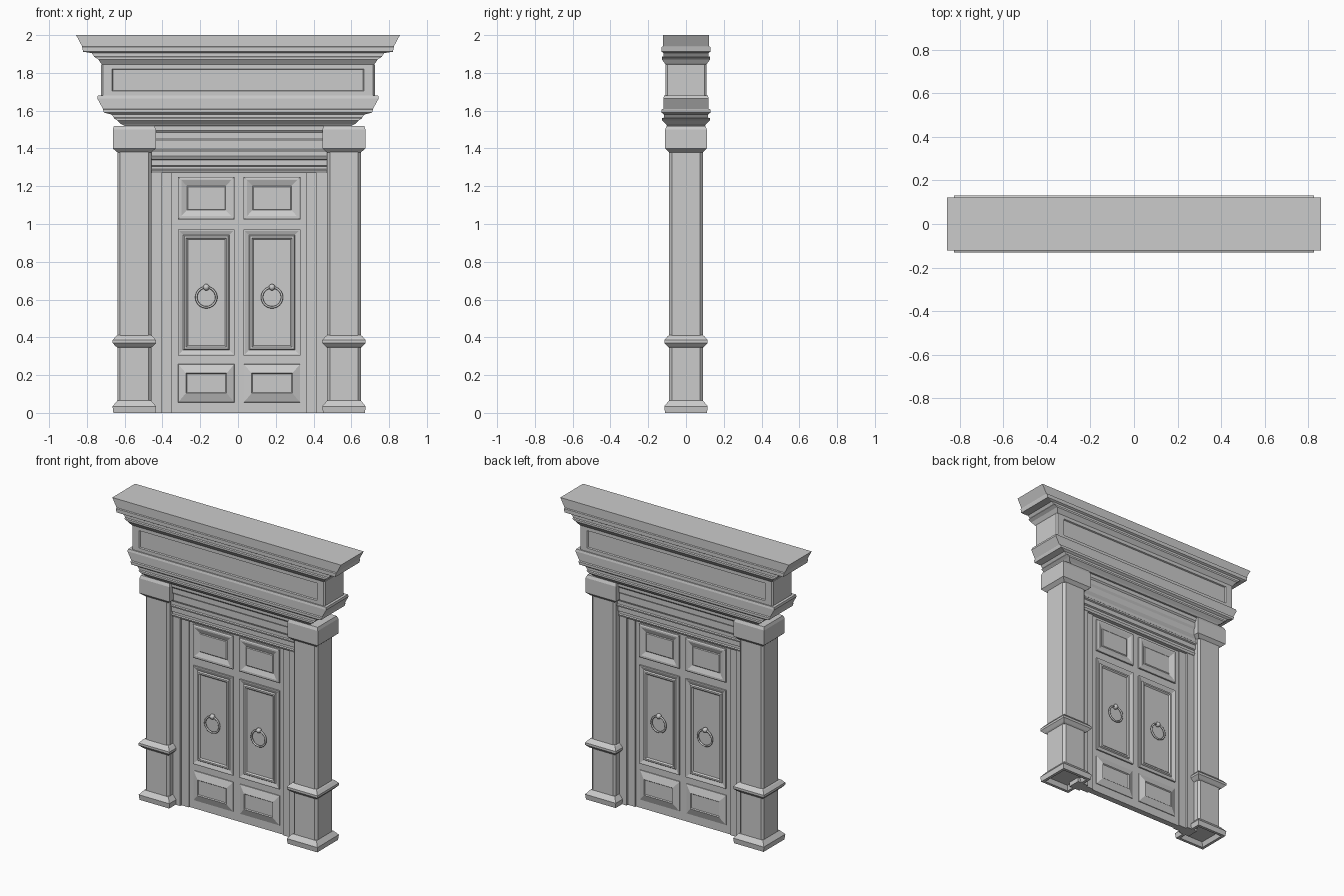
import bpy, bmesh, math

if "Cube" in bpy.data.objects:
    bpy.data.objects.remove(bpy.data.objects["Cube"])

OX = 0.006  # the doorway sits slightly right of the cornice centre


def finish(name, bm, mirror=(False, False), ox=0.0):
    bmesh.ops.recalc_face_normals(bm, faces=bm.faces)
    me = bpy.data.meshes.new(name)
    bm.to_mesh(me)
    bm.free()
    ob = bpy.data.objects.new(name, me)
    bpy.context.collection.objects.link(ob)
    ob.location.x = ox
    if any(mirror):
        m = ob.modifiers.new("mirror", 'MIRROR')
        m.use_axis = (mirror[0], mirror[1], False)
        m.use_mirror_merge = False
    return ob


def loft(name, axis, rings, c=(0, 0), mirror=(False, False), ox=0.0, caps=(True, True)):
    """Skin rectangles (position, half width, half other) stacked along y or z."""
    bm = bmesh.new()
    loops = []
    for p, a, b in rings:
        loop = []
        for s, t in ((-1, -1), (1, -1), (1, 1), (-1, 1)):
            u, v = c[0] + s * a, c[1] + t * b
            loop.append(bm.verts.new((u, v, p) if axis == 'z' else (u, p, v)))
        loops.append(loop)
    for l0, l1 in zip(loops, loops[1:]):
        for i in range(4):
            j = (i + 1) % 4
            bm.faces.new((l0[i], l0[j], l1[j], l1[i]))
    if caps[0]:
        bm.faces.new(loops[0][::-1])
    if caps[1]:
        bm.faces.new(loops[-1])
    return finish(name, bm, mirror, ox)


# Upper and lower cornices
loft("upper_cornice", 'z', [
    (1.84, .715, .105), (1.85, .725, .112), (1.872, .74, .128), (1.885, .762, .128),
    (1.888, .762, .118), (1.905, .775, .118), (1.912, .82, .13), (1.937, .825, .13),
    (1.94, .825, .122), (2.0, .857, .122)])
loft("lower_cornice", 'z', [
    (1.52, .60, .10), (1.53, .62, .108), (1.548, .64, .127), (1.56, .657, .127),
    (1.563, .657, .117), (1.58, .67, .117), (1.59, .71, .13), (1.607, .715, .13),
    (1.61, .715, .12), (1.665, .745, .12), (1.68, .742, .116)])

# Frieze with sunken panel on both faces
half = [(.100, .662, .055), (.108, .668, .059), (.108, .715, .083), (.098, .724, .083)]
loft("frieze", 'y', [(-y, a, b) for y, a, b in half] + half[::-1], c=(0, 1.762))

# Columns: shaft, base, belt and capital
CX = (.555, 0)
shaft = loft("column_shaft", 'z', [(.03, .09, .09), (1.50, .09, .09)],
             CX, (True, False), OX)
bev = shaft.modifiers.new("edges", 'BEVEL')
bev.width = .015
bev.segments = 1
loft("column_base", 'z', [(.03, .08, .08), (0, .092, .092), (0, .111, .111),
     (.035, .115, .115), (.065, .09, .09)], CX, (True, False), OX)
loft("column_belt", 'z', [(.345, .088, .088), (.352, .098, .098), (.37, .115, .115),
     (.385, .115, .115), (.405, .098, .098), (.412, .088, .088)], CX, (True, False), OX)
loft("column_capital", 'z', [(1.378, .088, .088), (1.40, .114, .11), (1.50, .114, .11),
     (1.52, .107, .102)], CX, (True, False), OX)

# Door leaf and stepped jambs
loft("door_slab", 'z', [(0, .37, .02), (1.29, .37, .02)], ox=OX)
loft("inner_jamb", 'z', [(0, .035, .028), (1.29, .035, .028)], (.39, 0), (True, False), OX)
loft("outer_jamb", 'z', [(0, .04, .042), (1.29, .04, .042)], (.45, 0), (True, False), OX)

# Stepped lintel above the door
W = .48
loft("lintel", 'z', [(z, W, y) for z, y in (
    (1.27, .045), (1.285, .052), (1.29, .045), (1.305, .045), (1.31, .055), (1.34, .055),
    (1.345, .064), (1.355, .066), (1.36, .060), (1.38, .060), (1.40, .072), (1.44, .072),
    (1.455, .080), (1.485, .080), (1.495, .088), (1.525, .088))], ox=OX)

# Door panels, mirrored to the other leaf and the back
PX = .174
BOTH = (True, True)
loft("top_panel", 'y', [(-.015, .15, .113), (-.03, .15, .113), (-.034, .142, .105),
     (-.034, .132, .095), (-.022, .103, .064), (-.026, .098, .059)],
     (PX, 1.137), BOTH, OX, (False, True))
loft("middle_panel", 'y', [(-.015, .15, .333), (-.03, .15, .333), (-.03, .143, .326),
     (-.022, .122, .305), (-.03, .116, .299), (-.03, .106, .289), (-.022, .098, .281)],
     (PX, .637), BOTH, OX, (False, True))
loft("bottom_panel", 'y', [(-.015, .15, .102), (-.024, .148, .100), (-.040, .108, .053),
     (-.034, .103, .048)], (PX, .157), BOTH, OX, (False, True))

# Ring knockers
bm = bmesh.new()
N, M, R, r = 32, 8, .053, .006
grid = []
for i in range(N):
    a = 2 * math.pi * i / N
    row = []
    for k in range(M):
        b = 2 * math.pi * k / M
        d = R + r * math.cos(b)
        row.append(bm.verts.new((PX + d * math.cos(a), -.036 + r * math.sin(b),
                                 .612 + d * math.sin(a))))
    grid.append(row)
for i in range(N):
    for k in range(M):
        n, q = (i + 1) % N, (k + 1) % M
        bm.faces.new((grid[i][k], grid[n][k], grid[n][q], grid[i][q]))
for f in bm.faces:
    f.smooth = True
finish("knocker_ring", bm, BOTH, OX)

# Knobs holding the rings
bm = bmesh.new()
bmesh.ops.create_uvsphere(bm, u_segments=16, v_segments=10, radius=.017)
bmesh.ops.translate(bm, verts=bm.verts, vec=(PX, -.034, .665))
for f in bm.faces:
    f.smooth = True
finish("knocker_knob", bm, BOTH, OX)
